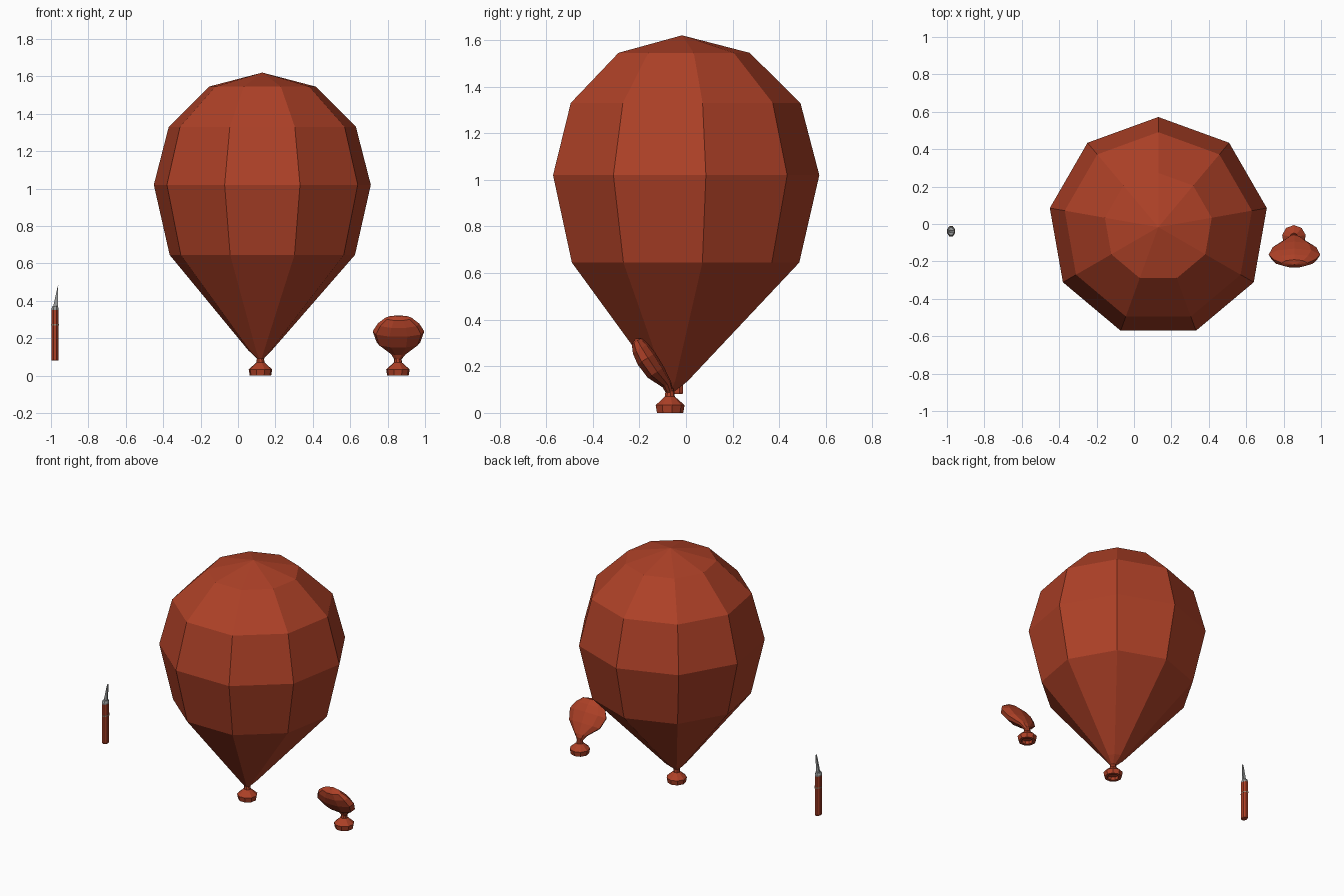
import bpy, bmesh, math
from mathutils import Vector

if "Cube" in bpy.data.objects:
    bpy.data.objects.remove(bpy.data.objects["Cube"])

SIDES = 9


def material(name, rgb):
    m = bpy.data.materials.new(name)
    m.diffuse_color = (*rgb, 1)
    m.use_nodes = True
    m.node_tree.nodes["Principled BSDF"].inputs["Base Color"].default_value = m.diffuse_color
    return m


RED = material("rubber red", (0.42, 0.052, 0.02))
STEEL = material("steel grey", (0.33, 0.34, 0.34))
BAND = material("band tan", (0.36, 0.24, 0.16))


def loft(name, rings, mat):
    """Skin a list of rings; a ring holding one point closes to a tip."""
    bm = bmesh.new()
    rows = [[bm.verts.new(p) for p in ring] for ring in rings]
    for a, b in zip(rows, rows[1:]):
        n = max(len(a), len(b))
        for i in range(n):
            j = (i + 1) % n
            if len(a) == 1:
                bm.faces.new((a[0], b[j], b[i]))
            elif len(b) == 1:
                bm.faces.new((a[i], a[j], b[0]))
            else:
                bm.faces.new((a[i], a[j], b[j], b[i]))
    for row in (rows[0], rows[-1]):
        if len(row) > 2:
            bm.faces.new(row)
    bmesh.ops.recalc_face_normals(bm, faces=bm.faces)
    mesh = bpy.data.meshes.new(name)
    bm.to_mesh(mesh)
    bm.free()
    mesh.materials.append(mat)
    obj = bpy.data.objects.new(name, mesh)
    bpy.context.collection.objects.link(obj)
    return obj


def ring(c, rx, ry=None, u=(1, 0, 0), v=(0, 1, 0), n=SIDES, start=90):
    c, u, v = Vector(c), Vector(u), Vector(v)
    ry = rx if ry is None else ry
    angles = [math.radians(start + 360 * k / n) for k in range(n)]
    return [c + u * rx * math.cos(a) + v * ry * math.sin(a) for a in angles]


# Flared mouthpiece with a recessed underside and a thin neck
def mouthpiece(name, x, y):
    profile = [(0.035, 0.02), (0.038, 0), (0.058, 0), (0.064, 0.033),
               (0.022, 0.07), (0.018, 0.105)]
    loft(name, [ring((x, y, z), r) for r, z in profile], RED)


# Inflated balloon
mouthpiece("large_mouthpiece", 0.12, -0.07)
CX, CY = 0.13, -0.017
body = [ring((0.12, -0.07, 0.09), 0.018), ring((0.118, -0.058, 0.135), 0.064)]
body += [ring((CX, CY, z), r) for z, r in
         [(0.645, 0.503), (1.02, 0.589), (1.33, 0.508), (1.545, 0.29)]]
loft("large_balloon", body + [[(CX, CY, 1.62)]], RED)

# Flattened, drooping balloon leaning to the front
mouthpiece("small_mouthpiece", 0.855, -0.07)
axis = Vector((0, -0.54, 0.84)).normalized()
normal = Vector((0, 0.84, 0.54)).normalized()
root = Vector((0.858, -0.066, 0.095))
limp = [ring((0.855, -0.07, 0.085), 0.018)]
for t, w, h, sag in [(0.03, 0.045, 0.022, 0.0), (0.10, 0.118, 0.043, -0.012),
                     (0.172, 0.14, 0.047, -0.014), (0.222, 0.112, 0.04, -0.012),
                     (0.258, 0.07, 0.026, -0.008)]:
    limp.append(ring(root + axis * t + normal * sag, w, h, (1, 0, 0), normal))
limp.append([root + axis * 0.27 - normal * 0.006])
loft("small_balloon", limp, RED)

# Craft knife: handle, band, collar and blade
KX, KY = -0.978, -0.039


def knife_part(name, profile, mat):
    loft(name, [ring((KX, KY, z), 0.021 * s, 0.029 * s, n=8, start=22.5)
                for z, s in profile], mat)


knife_part("knife_handle", [(0.08, 0.9), (0.09, 1), (0.35, 1)], RED)
knife_part("knife_band", [(0.268, 1.06), (0.276, 1.06)], BAND)
knife_part("knife_collar", [(0.35, 1.0), (0.358, 1.0), (0.372, 0.75)], STEEL)
blade = [(-0.99, 0.36), (-0.963, 0.36), (-0.961, 0.485), (-0.967, 0.465)]
loft("knife_blade", [[(x, KY + s * 0.006, z) for x, z in blade]
                     for s in (-1, 1)], STEEL)
